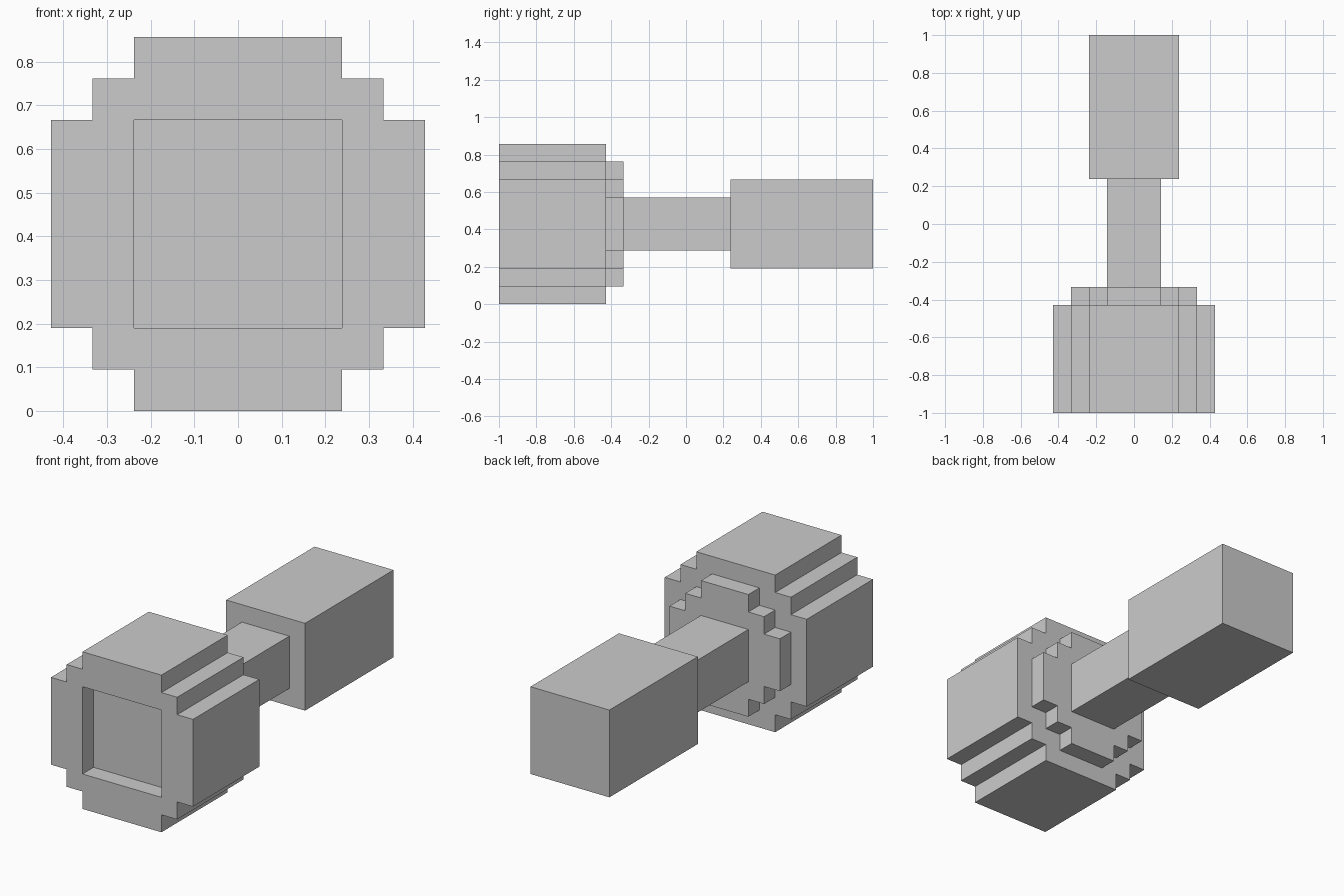
import bpy
import bmesh

if "Cube" in bpy.data.objects:
    bpy.data.objects.remove(bpy.data.objects["Cube"])

U = 2 / 21          # the model sits on a regular block grid
CZ = 4.5 * U        # height of the long axis


def prism(name, profile, y0, y1):
    """Extrude an x/z profile (grid units, around the axis) from y0 to y1."""
    bm = bmesh.new()
    face = bm.faces.new([bm.verts.new((x * U, y0 * U, CZ + z * U)) for x, z in profile])
    ext = bmesh.ops.extrude_face_region(bm, geom=[face])
    verts = [v for v in ext["geom"] if isinstance(v, bmesh.types.BMVert)]
    bmesh.ops.translate(bm, verts=verts, vec=(0, (y1 - y0) * U, 0))
    bmesh.ops.recalc_face_normals(bm, faces=bm.faces)
    mesh = bpy.data.meshes.new(name)
    bm.to_mesh(mesh)
    bm.free()
    obj = bpy.data.objects.new(name, mesh)
    bpy.context.collection.objects.link(obj)
    return obj


def square(r):
    return [(r, -r), (r, r), (-r, r), (-r, -r)]


def stepped(a):
    """Stepped round outline with half-widths a, a+1 and a+2."""
    b, c = a + 1, a + 2
    quarter = [(c, a), (b, a), (b, b), (a, b), (a, c)]
    pts = []
    for _ in range(4):
        pts += quarter
        quarter = [(-z, x) for x, z in quarter]
    return pts


# Large stepped head with a square recess in its front
head = prism("head", stepped(2.5), -10.5, -4.5)
cutter = prism("recess_cutter", square(2.5), -11.5, -9.5)
cutter.hide_render = True
cutter.hide_set(True)
cut = head.modifiers.new("recess", 'BOOLEAN')
cut.operation = 'DIFFERENCE'
cut.solver = 'EXACT'
cut.object = cutter

# Smaller stepped plate behind the head
prism("back_plate", stepped(1.5), -4.5, -3.5)

# Narrow neck and rear block
prism("neck", square(1.5), -3.5, 2.5)
prism("rear_block", square(2.5), 2.5, 10.5)
